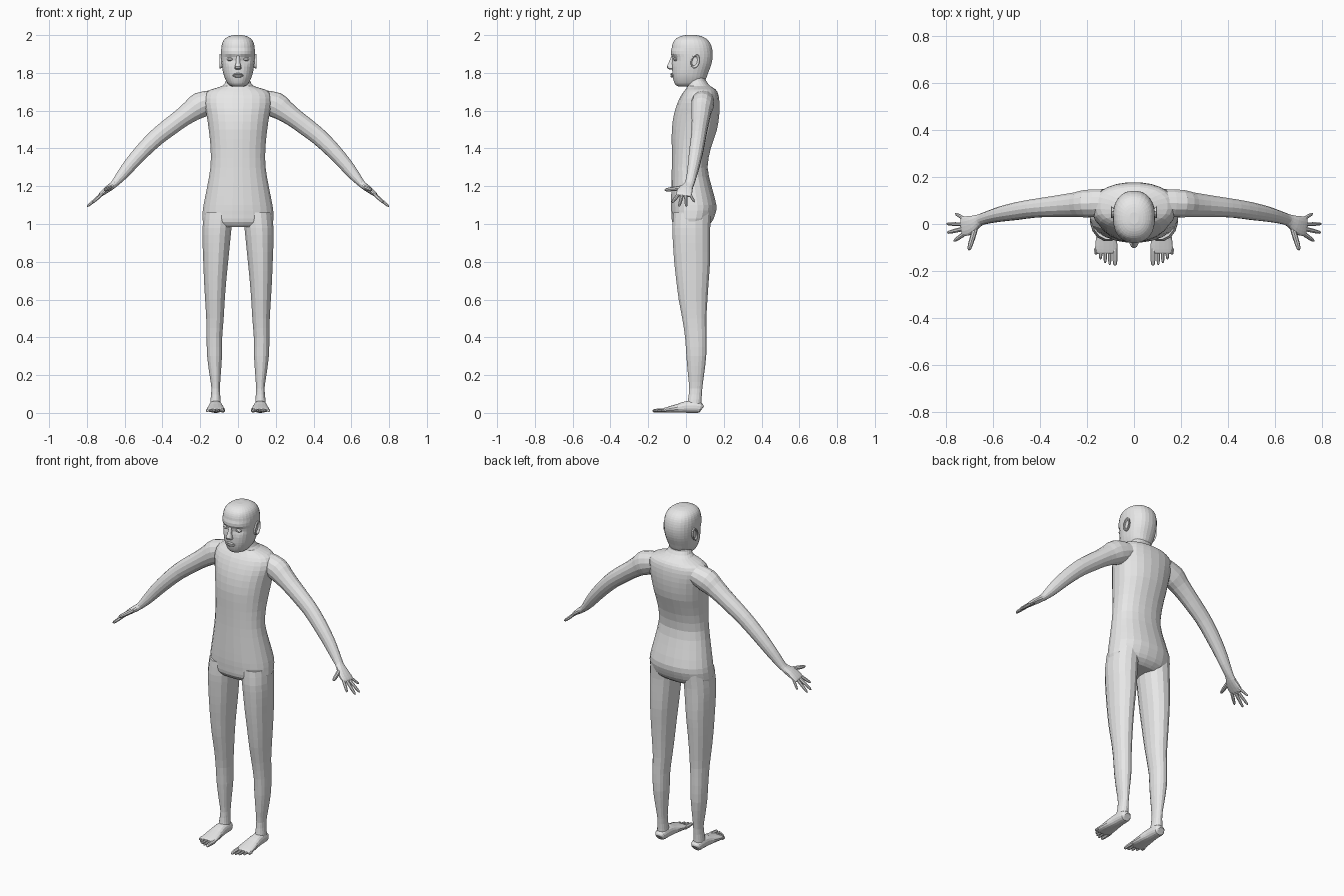
import bpy, bmesh, math
from mathutils import Vector

skin = bpy.data.materials.new("plain grey")
skin.diffuse_color = (0.8, 0.8, 0.8, 1)


def smooth_rows(rows, steps):
    """Catmull-Rom interpolation between section rows."""
    out = []
    for i in range(len(rows) - 1):
        p = [rows[max(0, min(len(rows) - 1, i + k))] for k in (-1, 0, 1, 2)]
        for s in range(steps):
            t = s / steps
            out.append([0.5 * (2 * b + (c - a) * t + (2 * a - 5 * b + 4 * c - d) * t * t
                               + (3 * b - a - 3 * c + d) * t ** 3) for a, b, c, d in zip(*p)])
    return out + [list(rows[-1])]


def ring(c, u, v, ru, rv, n, p):
    """Superellipse ring of n points."""
    pts = []
    for k in range(n):
        a = 2 * math.pi * (k + 0.5) / n
        x, y = math.cos(a), math.sin(a)
        x = math.copysign(abs(x) ** (2 / p), x)
        y = math.copysign(abs(y) ** (2 / p), y)
        pts.append(c + u * ru * x + v * rv * y)
    return pts


def loft(name, rings, mirror):
    bm = bmesh.new()
    rows = [[bm.verts.new((q.x, q.y, max(q.z, 0))) for q in r] for r in rings]
    n = len(rows[0])
    for a, b in zip(rows, rows[1:]):
        for k in range(n):
            bm.faces.new((a[k], a[(k + 1) % n], b[(k + 1) % n], b[k]))
    bm.faces.new(rows[0])
    bm.faces.new(rows[-1])
    bmesh.ops.recalc_face_normals(bm, faces=bm.faces)
    me = bpy.data.meshes.new(name)
    bm.to_mesh(me)
    bm.free()
    me.materials.append(skin)
    ob = bpy.data.objects.new(name, me)
    bpy.context.collection.objects.link(ob)
    if mirror:
        ob.modifiers.new("mirror", 'MIRROR')
    return ob


def column(name, secs, n=20, p=2.2, steps=2, mirror=False):
    """Level rings: z, centre x, half width, front y, back y."""
    X, Y = Vector((1, 0, 0)), Vector((0, 1, 0))
    rings = [ring(Vector((cx, (y0 + y1) / 2, z)), X, Y, hx, (y1 - y0) / 2, n, p)
             for z, cx, hx, y0, y1 in smooth_rows(secs, steps)]
    return loft(name, rings, mirror)


def tube(name, secs, ref=(0, 1, 0), n=12, p=2, steps=2, mirror=True):
    """Rings across a path: x, y, z, radius along ref, other radius."""
    rows = smooth_rows(secs, steps)
    pts = [Vector(r[:3]) for r in rows]
    rings = []
    for i, r in enumerate(rows):
        t = (pts[min(i + 1, len(pts) - 1)] - pts[max(i - 1, 0)]).normalized()
        u = Vector(ref)
        u = (u - t * u.dot(t)).normalized()
        rings.append(ring(pts[i], u, t.cross(u), r[3], r[4], n, p))
    return loft(name, rings, mirror)


def digit(name, a, b, r, ref=(0, 1, 0)):
    """Tapered finger or toe with a rounded tip."""
    a, b = Vector(a), Vector(b)
    secs = [(*a.lerp(b, t), r * s, r * s)
            for t, s in ((0, 1), (0.35, 1), (0.7, 0.9), (0.92, 0.7), (1, 0.25))]
    tube(name, secs, ref, n=8, steps=1)


# Torso with shoulders and neck base
column("torso", [
    (0.985, 0, .150, -.055, .105), (1.01, 0, .186, -.074, .137), (1.05, 0, .189, -.078, .155),
    (1.10, 0, .184, -.080, .162), (1.20, 0, .164, -.078, .136), (1.30, 0, .147, -.076, .115),
    (1.40, 0, .146, -.076, .132), (1.50, 0, .156, -.076, .165), (1.58, 0, .168, -.065, .177),
    (1.64, 0, .180, -.046, .178), (1.685, 0, .175, -.024, .172), (1.712, 0, .145, -.004, .158),
    (1.73, 0, .085, .006, .130), (1.76, 0, .064, .004, .106), (1.80, 0, .058, .01, .10)], n=24)

# Legs
column("leg", [
    (1.06, .104, .078, -.068, .135), (.98, .111, .078, -.074, .130), (.90, .115, .074, -.071, .130),
    (.80, .118, .067, -.064, .129), (.70, .121, .060, -.053, .122), (.60, .122, .053, -.040, .115),
    (.50, .122, .047, -.021, .109), (.40, .125, .042, -.006, .110), (.30, .124, .040, .001, .108),
    (.20, .121, .030, .010, .096), (.13, .118, .023, .016, .087), (.07, .119, .027, .010, .083),
    (.03, .119, .030, .000, .083)], n=16, p=2.1, mirror=True)

# Feet and toes
tube("foot", [
    (.118, .086, .022, .018, .014), (.118, .076, .027, .030, .027), (.118, .040, .032, .034, .032),
    (.118, .000, .031, .036, .031), (.118, -.04, .025, .042, .024), (.118, -.09, .018, .048, .016),
    (.119, -.118, .014, .046, .011), (.119, -.126, .013, .040, .007)],
    ref=(1, 0, 0), n=16, p=2.4)
for i in range(5):
    x = .081 + .0195 * i + (.003 if i else 0)
    digit("toe", (x, -.105, .014), (x, -.178 + .003 * i * i, .011), .012 if i == 0 else .0085, (1, 0, 0))

# Arms
tube("arm", [
    (.13, .090, 1.655, .060, .055), (.20, .087, 1.630, .060, .068), (.245, .082, 1.600, .054, .058),
    (.30, .078, 1.560, .049, .050), (.36, .073, 1.515, .044, .048), (.43, .066, 1.460, .040, .045),
    (.50, .055, 1.392, .038, .041), (.565, .043, 1.320, .033, .036), (.61, .032, 1.265, .028, .030),
    (.648, .021, 1.220, .025, .021), (.668, .014, 1.200, .025, .017)], n=14)

# Hands and fingers
tube("palm", [
    (.645, .022, 1.222, .022, .018), (.668, .012, 1.201, .028, .018), (.690, .000, 1.185, .037, .017),
    (.712, -.008, 1.168, .042, .014), (.730, -.011, 1.153, .040, .010), (.736, -.012, 1.148, .032, .005)],
    n=14, p=2.3)
fingers = [
    ("thumb", (.678, -.022, 1.192), (.705, -.112, 1.180), .012),
    ("index_finger", (.716, -.036, 1.162), (.768, -.073, 1.114), .0095),
    ("middle_finger", (.722, -.019, 1.158), (.797, -.037, 1.093), .0095),
    ("ring_finger", (.722, -.002, 1.158), (.799, .001, 1.092), .009),
    ("little_finger", (.712, .015, 1.165), (.763, .045, 1.116), .008)]
for f in fingers:
    digit(*f)

# Head, with sunken eye sockets and a slight brow
head = column("head", [
    (1.728, 0, .030, -.040, .055), (1.738, 0, .050, -.057, .080), (1.765, 0, .067, -.068, .104),
    (1.80, 0, .079, -.073, .118), (1.85, 0, .087, -.074, .136), (1.90, 0, .090, -.077, .142),
    (1.945, 0, .087, -.074, .134), (1.975, 0, .075, -.060, .115), (1.993, 0, .050, -.032, .085),
    (2.0, 0, .020, .000, .050)], n=28, p=2.25, steps=3)
for v in head.data.vertices:
    if v.co.y < 0:
        d = math.hypot((abs(v.co.x) - .042) / 1.3, v.co.z - 1.872)
        v.co.y += .014 * max(0, 1 - d / .03)
        if abs(v.co.z - 1.905) < .012:
            v.co.y -= .004

# Eyes
tube("eye", [(.042, -.050, 1.873, .018, .011), (.042, -.060, 1.873, .016, .009),
             (.042, -.066, 1.873, .009, .005), (.042, -.067, 1.873, .002, .001)],
     ref=(1, 0, 0), n=12, steps=1)

# Nose
column("nose", [(1.817, 0, .010, -.085, -.06), (1.823, 0, .019, -.098, -.06),
                (1.834, 0, .017, -.103, -.06), (1.855, 0, .011, -.092, -.06),
                (1.885, 0, .009, -.079, -.06), (1.90, 0, .010, -.074, -.06)], n=12, steps=1)

# Lips
for z, r, y in ((1.793, .006, -.074), (1.782, .007, -.073)):
    tube("lip", [(-.029, y + .012, 1.787, .003, .002), (-.015, y + .002, z, .008, r * .8),
                 (0, y, z, .009, r), (.015, y + .002, z, .008, r * .8),
                 (.029, y + .012, 1.787, .003, .002)], n=8, mirror=False)

# Ears with a raised rim and a hollow centre
tilt = Vector((0, .25, 1)).normalized()
side = Vector((0, 1, -.25)).normalized()
ear = [ring(Vector((x, .046 + dy, 1.862)), side, tilt, .024 * s, .040 * (s * .9 + .1), 16, 2)
       for x, dy, s in ((.078, 0, .85), (.090, .002, .95), (.097, .004, 1), (.099, .004, .85),
                        (.096, .003, .68), (.089, 0, .55))]
loft("ear", ear, True)
